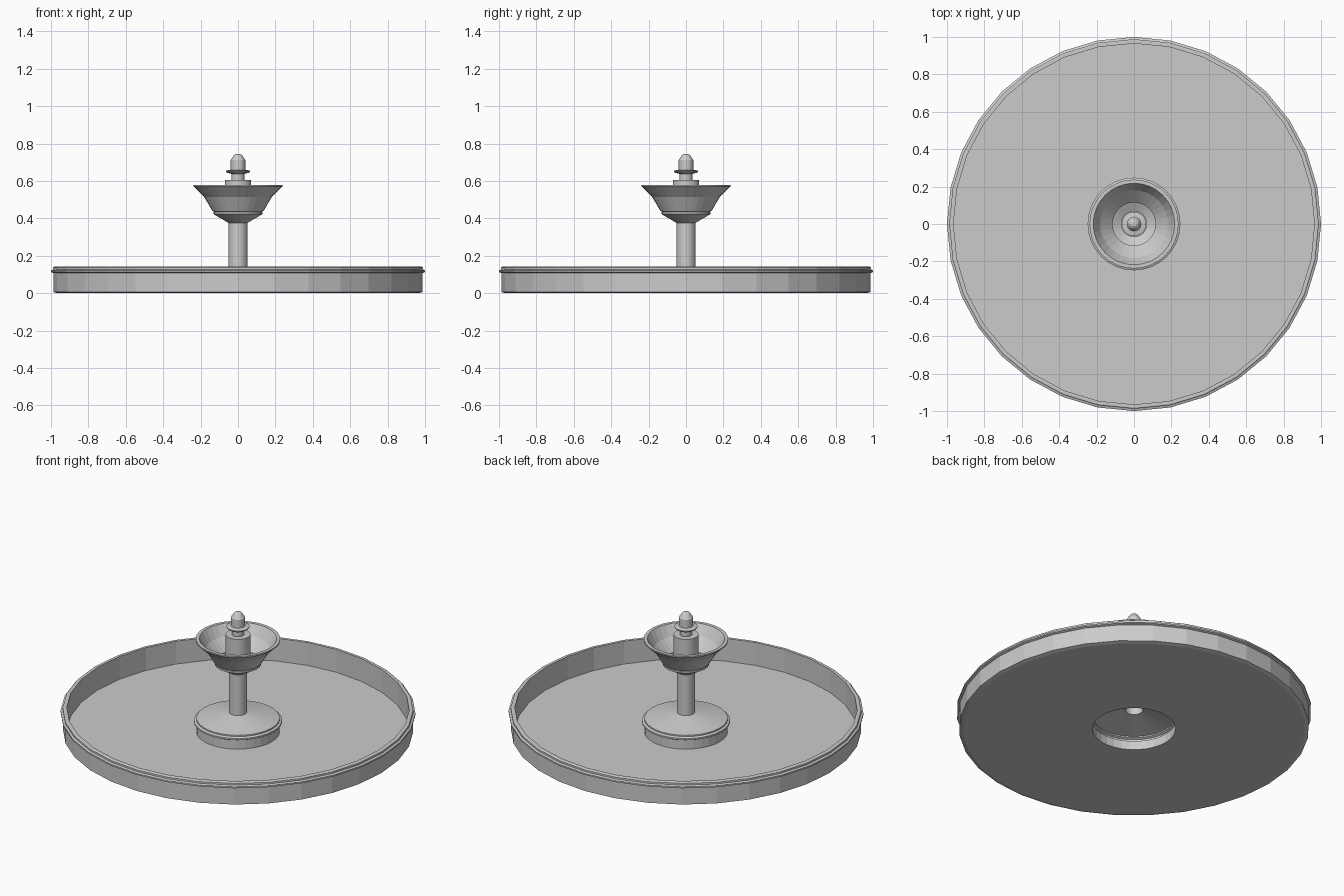
import bpy
import bmesh
from math import cos, sin, tau

cube = bpy.data.objects.get("Cube")
if cube:
    bpy.data.objects.remove(cube)

stone = bpy.data.materials.new("grey stone")
stone.use_nodes = True
GREY = (0.6, 0.6, 0.6, 1)
stone.diffuse_color = GREY
stone.node_tree.nodes["Principled BSDF"].inputs["Base Color"].default_value = GREY


def lathe(name, profile, sides=32):
    """Revolve (radius, height) points around z; radius 0 closes to a point."""
    bm = bmesh.new()
    rings = []
    for r, z in profile:
        count = sides if r else 1
        rings.append([bm.verts.new((r * cos(tau * i / sides), r * sin(tau * i / sides), z))
                      for i in range(count)])
    for low, high in zip(rings, rings[1:]):
        for i in range(sides):
            j = (i + 1) % sides
            if len(high) == 1:
                bm.faces.new((low[i], low[j], high[0]))
            else:
                bm.faces.new((low[i], low[j], high[j], high[i]))
    mesh = bpy.data.meshes.new(name)
    bm.to_mesh(mesh)
    bm.free()
    mesh.materials.append(stone)
    obj = bpy.data.objects.new(name, mesh)
    bpy.context.collection.objects.link(obj)
    return obj


# Pool: outer wall, moulded rim, inner wall
lathe("pool_wall", [(0.965, 0), (0.987, 0.006), (0.987, 0.108), (1, 0.113), (1, 0.122),
                    (0.988, 0.127), (0.988, 0.138), (0.982, 0.142), (0.965, 0.142), (0.965, 0)])

# Pool floor, open beneath the pedestal
lathe("pool_floor", [(0.965, 0), (0.235, 0)])

# Hollow pedestal with a moulded edge and shallow cone top
lathe("pedestal", [(0.235, 0), (0.235, 0.055), (0.248, 0.062), (0.248, 0.072),
                   (0.235, 0.078), (0.235, 0.086), (0.05, 0.122)])

# Hollow column
lathe("column", [(0.05, 0.122), (0.05, 0.375)])

# Upper bowl: lower cone, collar, flared side, lip and inside
lathe("bowl", [(0.05, 0.375), (0.122, 0.418), (0.131, 0.423), (0.131, 0.433),
               (0.115, 0.44), (0.115, 0.45), (0.232, 0.565), (0.238, 0.57), (0.238, 0.578),
               (0.218, 0.578), (0.137, 0.44), (0.07, 0.405)])

# Hub inside the bowl, up to the neck
lathe("hub", [(0.07, 0.405), (0.07, 0.605), (0.034, 0.605)])

# Finial: neck, flared disc and nozzle
lathe("finial", [(0.034, 0.605), (0.034, 0.638), (0.058, 0.644), (0.065, 0.65),
                 (0.065, 0.655), (0.039, 0.66), (0.039, 0.712), (0.022, 0.738),
                 (0.012, 0.744), (0, 0.744)])
